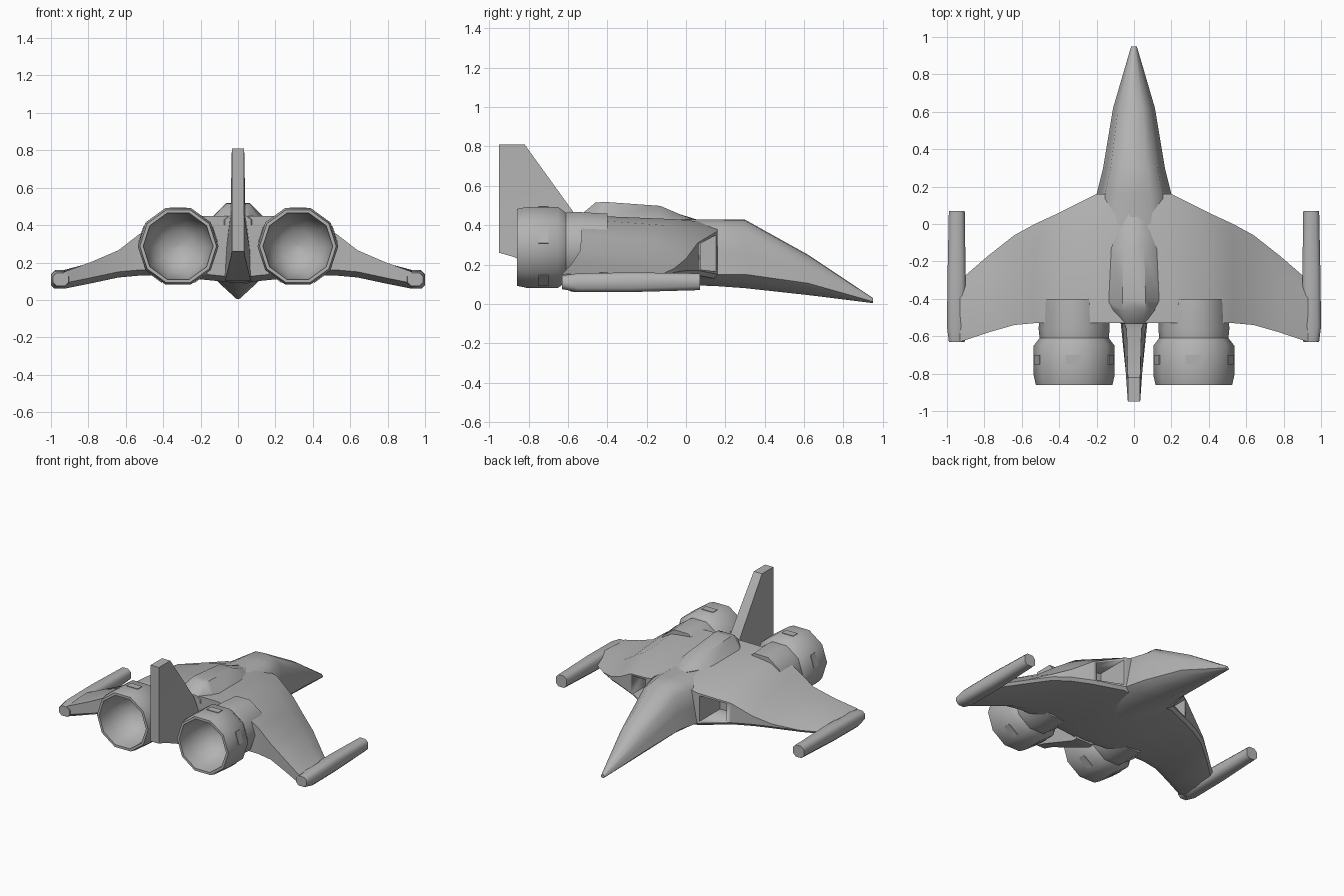
import bpy, bmesh, math
from mathutils import Vector

cube = bpy.data.objects.get("Cube")
if cube:
    bpy.data.objects.remove(cube, do_unlink=True)

grey = bpy.data.materials.new("hull grey")
grey.use_nodes = True
colour = (0.45, 0.45, 0.45, 1)
grey.diffuse_color = colour
grey.node_tree.nodes["Principled BSDF"].inputs["Base Color"].default_value = colour


def finish(name, bm, angle=35, mirror=False):
    bmesh.ops.remove_doubles(bm, verts=bm.verts, dist=0.0005)
    bmesh.ops.recalc_face_normals(bm, faces=bm.faces)
    mesh = bpy.data.meshes.new(name)
    bm.to_mesh(mesh)
    bm.free()
    mesh.materials.append(grey)
    obj = bpy.data.objects.new(name, mesh)
    bpy.context.collection.objects.link(obj)
    bpy.ops.object.select_all(action='DESELECT')
    obj.select_set(True)
    bpy.context.view_layer.objects.active = obj
    bpy.ops.object.shade_smooth_by_angle(angle=math.radians(angle))
    if mirror:
        mod = obj.modifiers.new("mirror", 'MIRROR')
        mod.use_clip = True
    return obj


def loft(rings, caps=True):
    """Skin a row of rings that have equal point counts."""
    bm = bmesh.new()
    rows = [[bm.verts.new(p) for p in ring] for ring in rings]
    for a, b in zip(rows, rows[1:]):
        for i in range(len(a)):
            j = (i + 1) % len(a)
            bm.faces.new((a[i], a[j], b[j], b[i]))
    if caps:
        bm.faces.new(rows[0])
        bm.faces.new(rows[-1])
    return bm


def both_sides(half, y):
    """Ring across x from half a cross-section of (x, z) points."""
    return [(x, y, z) for x, z in half] + [(-x, y, z) for x, z in reversed(half)]


# Wings and centre hull: x, front, rear, bottom, front lip, crown, rear top
stations = [(0, .16, -.53, .09, .41, .43, .45),
            (.2, .16, -.53, .11, .37, .43, .45),
            (.4, .06, -.53, .13, .31, .40, .43),
            (.53, 0, -.53, .13, .23, .32, .35),
            (.64, -.06, -.54, .12, .18, .245, .265),
            (.78, -.17, -.58, .09, .13, .20, .205),
            (.93, -.30, -.63, .06, .10, .16, .15)]
rings = []
for x, front, rear, low, lip, crown, back in stations:
    chord = front - rear
    rings.append([(x, front - .02, low + .02), (x, front, low + .04),
                  (x, front, lip), (x, front - .3 * chord, crown),
                  (x, rear, back), (x, rear, low + .03),
                  (x, rear + .15 * chord, low)])
bm = loft(rings)
bm.faces.ensure_lookup_table()
inner = [f for f in bm.faces if all(abs(v.co.x) < 1e-5 for v in f.verts)]
bmesh.ops.delete(bm, geom=inner, context='FACES')
wings = finish("wings_and_hull", bm, 40, True)

# Air intakes cut into the wing roots
bm = bmesh.new()
for side in (-1, 1):
    ends = []
    for y in (-.08, .3):
        ends.append([(side * x, y, z) for x, z in
                     ((.215, .165), (.215, .35), (.375, .305), (.375, .175))])
    part = loft(ends)
    temp = bpy.data.meshes.new("temp")
    part.to_mesh(temp)
    part.free()
    bm.from_mesh(temp)
    bpy.data.meshes.remove(temp)
cutter = finish("intake_cutter", bm)
cutter.hide_render = True
cutter.hide_set(True)
cut = wings.modifiers.new("intakes", 'BOOLEAN')
cut.operation = 'DIFFERENCE'
cut.object = cutter

# Nose: y, lower width, shoulder width, belly, chine, shoulder, top
nose = []
for y, wide, narrow, belly, chine, shoulder, top in [
        (.95, .015, .012, .004, .012, .022, .03),
        (.62, .112, .085, .045, .105, .20, .25),
        (.30, .165, .125, .08, .15, .375, .428),
        (.16, .20, .155, .09, .15, .385, .43),
        (-.1, .20, .17, .10, .15, .39, .43)]:
    nose.append(both_sides([(narrow * .2, belly), (wide * .75, (belly + chine) / 2),
                            (wide, chine), ((wide + narrow) / 2, (chine + shoulder) / 2),
                            (narrow, shoulder), (narrow * .55, top - .005),
                            (.004, top)], y))
finish("nose", loft(nose), 50)

# Canopy hump: y, base width, crown width, crown height
canopy = [both_sides([(base, .40), (base, .43), (crown, top)], y)
          for y, base, crown, top in [(-.535, .07, .04, .452), (-.46, .125, .06, .515),
                                      (-.41, .15, .062, .518), (-.13, .125, .055, .498),
                                      (-.03, .08, .04, .455), (.05, .03, .015, .425)]]
finish("canopy", loft(canopy), 40)

# Tail fin with its wide root: z, front, rear, front half-width, rear half-width
fin = []
for z, front, rear, a, b in [(.10, -.50, -.54, .07, .07), (.24, -.50, -.88, .065, .035),
                             (.26, -.50, -.95, .065, .033), (.45, -.56, -.95, .04, .033),
                             (.81, -.82, -.95, .033, .033)]:
    fin.append([(a, front, z), (b, rear, z), (-b, rear, z), (-a, front, z)])
finish("tail_fin", loft(fin), 30)

# Ten-sided engines with hollow nozzles
profile = [(.18, -.40), (.19, -.56), (.185, -.61), (.216, -.65), (.216, -.81),
           (.205, -.86), (.187, -.86), (.18, -.78), (.15, -.68), (.09, -.62), (.01, -.60)]
rings = []
for r, y in profile:
    rings.append([(.32 + r * math.cos(math.tau * i / 10), y,
                   .287 + r * math.sin(math.tau * i / 10)) for i in range(10)])
finish("engines", loft(rings), 37, True)

# Shallow panels on alternate engine sides
bm = bmesh.new()
for i in range(0, 10, 2):
    angle = math.tau * (i + .5) / 10
    out = Vector((math.cos(angle), 0, math.sin(angle)))
    across = Vector((-out.z, 0, out.x))
    centre = Vector((.32, -.725, .287)) + out * .206
    corners = [bm.verts.new(centre + across * u + Vector((0, v, 0)))
               for u, v in ((-.045, -.025), (.045, -.025), (.045, .025), (-.045, .025))]
    face = bm.faces.new(corners)
    raised = bmesh.ops.extrude_face_region(bm, geom=[face])["geom"]
    bmesh.ops.translate(bm, vec=out * .004,
                        verts=[g for g in raised if isinstance(g, bmesh.types.BMVert)])
finish("engine_panels", bm, 30, True)

# Wingtip pods
pod = []
for y, x0, x1, z0, z1 in [(.07, .905, .99, .07, .155), (-.28, .90, .997, .06, .16),
                          (-.55, .90, 1.0, .06, .155), (-.63, .905, .99, .075, .145)]:
    c = .02
    pod.append([(x0 + c, y, z0), (x1 - c, y, z0), (x1, y, z0 + c), (x1, y, z1 - c),
                (x1 - c, y, z1), (x0 + c, y, z1), (x0, y, z1 - c), (x0, y, z0 + c)])
finish("wingtip_pods", loft(pod), 50, True)
